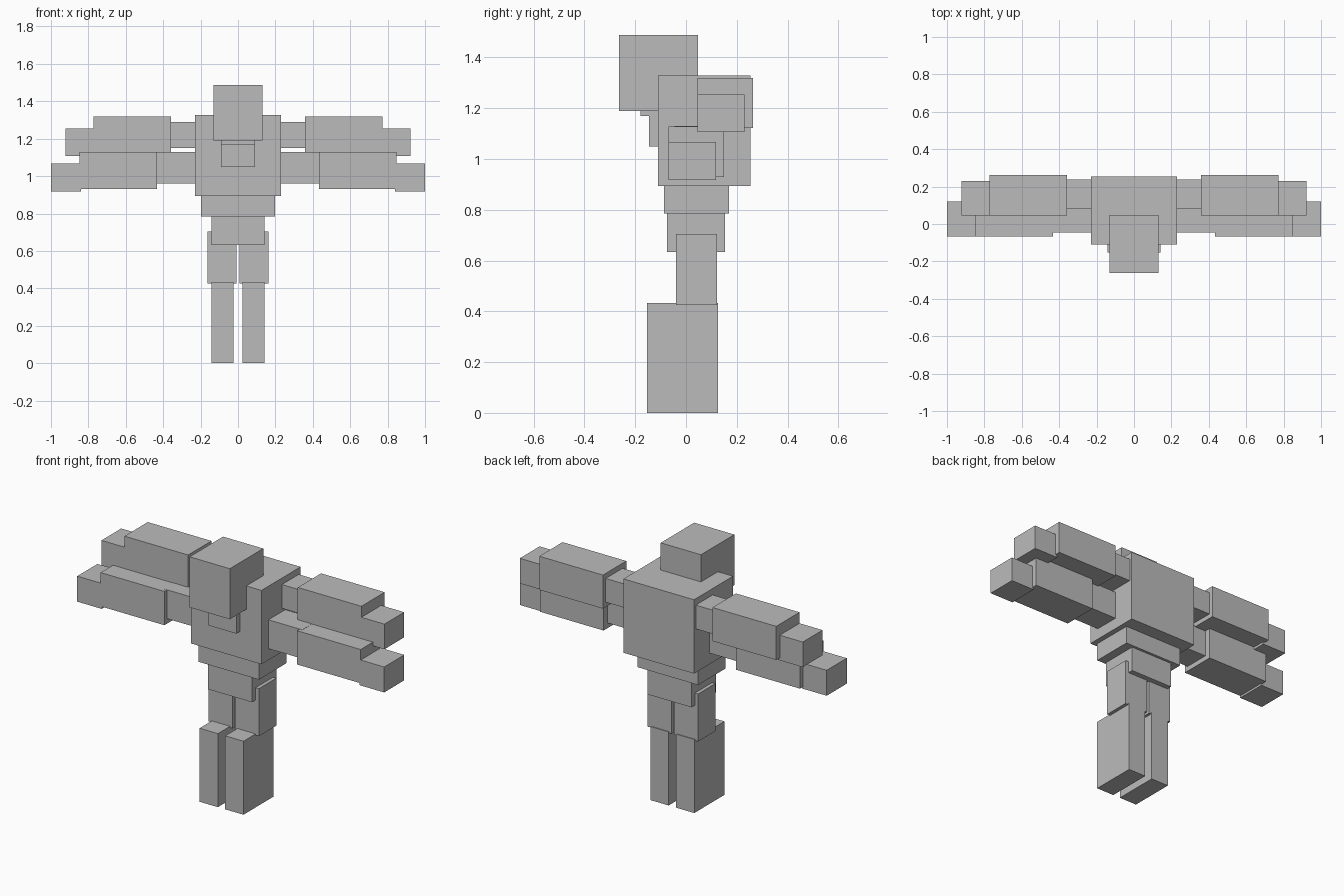
import bpy

if "Cube" in bpy.data.objects:
    bpy.data.objects.remove(bpy.data.objects["Cube"], do_unlink=True)

grey = bpy.data.materials.new("plain grey")
grey.use_nodes = True
colour = (0.5, 0.5, 0.5, 1)
grey.diffuse_color = colour
grey.node_tree.nodes["Principled BSDF"].inputs["Base Color"].default_value = colour


def box(name, x, y, z):
    """Flat box spanning the given (low, high) range on each axis."""
    bpy.ops.mesh.primitive_cube_add(size=1, location=[(a + b) / 2 for a, b in (x, y, z)])
    ob = bpy.context.object
    ob.name = name
    for v in ob.data.vertices:
        for i, (a, b) in enumerate((x, y, z)):
            v.co[i] *= b - a
    ob.data.materials.append(grey)


def pair(name, x, y, z):
    """The same box on both sides of the body."""
    box("left_" + name, x, y, z)
    box("right_" + name, (-x[1], -x[0]), y, z)


# Head, muzzle and body
box("head", (-0.131, 0.131), (-0.263, 0.048), (1.19, 1.488))
box("neck", (-0.091, 0.091), (-0.18, 0.0), (1.17, 1.25))
box("chin", (-0.091, 0.091), (-0.146, 0.0), (1.05, 1.2))
box("torso", (-0.23, 0.23), (-0.11, 0.254), (0.893, 1.328))
box("waist", (-0.198, 0.198), (-0.087, 0.17), (0.785, 0.9))
box("pelvis", (-0.143, 0.143), (-0.075, 0.154), (0.633, 0.79))

# Legs
pair("thigh", (0.008, 0.164), (-0.04, 0.122), (0.425, 0.705))
pair("shin", (0.024, 0.143), (-0.153, 0.127), (0.0, 0.433))

# Upper arms, set towards the back
pair("upper_shoulder", (0.2, 0.37), (0.08, 0.237), (1.15, 1.29))
pair("upper_forearm", (0.357, 0.772), (0.046, 0.263), (1.122, 1.32))
pair("upper_hand", (0.76, 0.922), (0.046, 0.23), (1.107, 1.255))

# Lower arms, set towards the front
pair("lower_shoulder", (0.2, 0.45), (-0.045, 0.112), (0.96, 1.13))
pair("lower_forearm", (0.432, 0.847), (-0.068, 0.15), (0.93, 1.129))
pair("lower_hand", (0.84, 1.0), (-0.068, 0.119), (0.917, 1.067))
